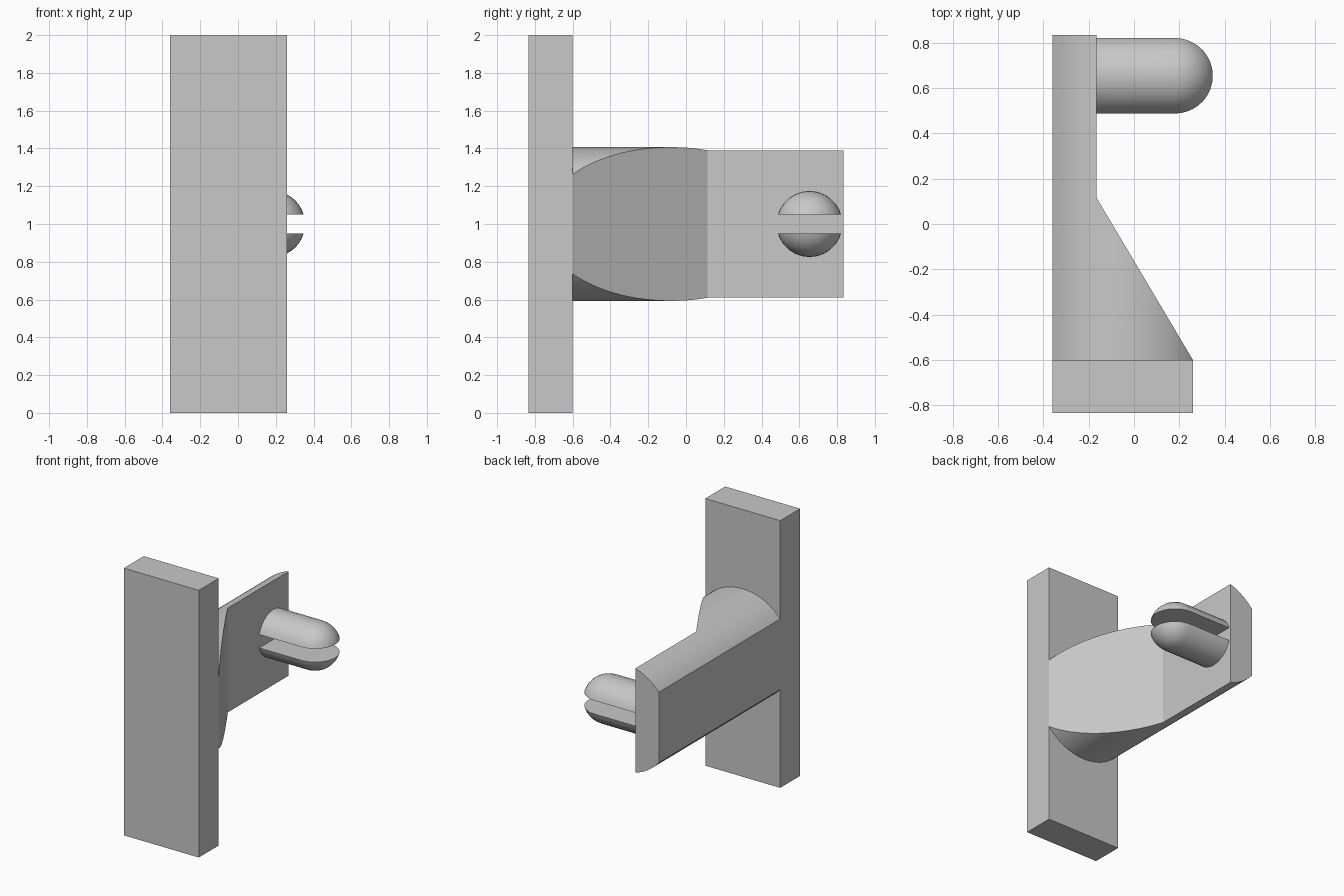
import bpy
import bmesh
import math
from mathutils import Matrix, Vector

cube = bpy.data.objects.get("Cube")
if cube:
    bpy.data.objects.remove(cube, do_unlink=True)

grey = bpy.data.materials.new("plain grey")
grey.use_nodes = True
grey.diffuse_color = (0.58, 0.58, 0.58, 1)
grey.node_tree.nodes["Principled BSDF"].inputs["Base Color"].default_value = grey.diffuse_color

LEFT, RIGHT = 0.26, -0.36      # extents in x
FRONT, BACK = -0.835, 0.835    # extents in y
PLATE_BACK = -0.6
WEB = -0.165                   # inner face of the thin part of the arm
MID = (LEFT + RIGHT) / 2


def make_object(name, bm):
    bmesh.ops.recalc_face_normals(bm, faces=bm.faces)
    mesh = bpy.data.meshes.new(name)
    bm.to_mesh(mesh)
    bm.free()
    mesh.materials.append(grey)
    obj = bpy.data.objects.new(name, mesh)
    bpy.context.collection.objects.link(obj)
    return obj


def activate(obj):
    bpy.ops.object.select_all(action='DESELECT')
    obj.select_set(True)
    bpy.context.view_layer.objects.active = obj


def smooth(obj):
    activate(obj)
    bpy.ops.object.shade_smooth_by_angle(angle=math.radians(20))


def prism(name, outline, bottom, top):
    """Extrude a plan outline upwards."""
    bm = bmesh.new()
    face = bm.faces.new([bm.verts.new((x, y, bottom)) for x, y in outline])
    grown = bmesh.ops.extrude_face_region(bm, geom=[face])
    verts = [v for v in grown["geom"] if isinstance(v, bmesh.types.BMVert)]
    bmesh.ops.translate(bm, verts=verts, vec=(0, 0, top - bottom))
    return make_object(name, bm)


# Upright front plate
prism("front_plate", [(RIGHT, FRONT), (LEFT, FRONT), (LEFT, PLATE_BACK), (RIGHT, PLATE_BACK)], 0, 2)

# Tapered arm: plan outline trimmed to a round bar along y
arm = prism("arm", [(RIGHT, PLATE_BACK), (LEFT, PLATE_BACK), (WEB, 0.115),
                    (WEB, BACK), (RIGHT, BACK)], 0.4, 1.6)
bm = bmesh.new()
bmesh.ops.create_cone(bm, cap_ends=True, segments=96, radius1=0.407, radius2=0.407, depth=3,
                      matrix=Matrix.Translation((MID, 0, 1)) @ Matrix.Rotation(math.pi / 2, 4, 'X'))
bar = make_object("arm_cutter", bm)
bar.hide_render = True
trim = arm.modifiers.new("round_trim", 'BOOLEAN')
trim.operation = 'INTERSECT'
trim.solver = 'EXACT'
trim.object = bar
activate(arm)
bpy.ops.object.modifier_apply(modifier=trim.name)
bpy.data.objects.remove(bar, do_unlink=True)
smooth(arm)

# Round-nosed pin, split by a level slot into two mirrored halves
RADIUS, NOSE, PIN_Y, SLOT = 0.175, 0.18, 0.654, 0.05
for name, side in (("upper_pin_half", 1), ("lower_pin_half", -1)):
    bm = bmesh.new()
    steps = 10
    arc = [i * math.pi / 2 / steps for i in range(steps + 1)]
    profile = [(WEB, 0), (WEB, RADIUS)]
    profile += [(NOSE + RADIUS * math.sin(a), RADIUS * math.cos(a)) for a in arc]
    verts = [bm.verts.new((x, r, 0)) for x, r in profile]
    edges = [bm.edges.new(pair) for pair in zip(verts, verts[1:])]
    bmesh.ops.spin(bm, geom=verts + edges, cent=(0, 0, 0), axis=(1, 0, 0),
                   angle=math.tau, steps=28)
    bmesh.ops.remove_doubles(bm, verts=bm.verts, dist=0.0005)
    bmesh.ops.bisect_plane(bm, geom=bm.verts[:] + bm.edges[:] + bm.faces[:],
                           plane_co=Vector((0, 0, side * SLOT)),
                           plane_no=Vector((0, 0, side)), clear_inner=True)
    bmesh.ops.holes_fill(bm, edges=[e for e in bm.edges if e.is_boundary], sides=0)
    bmesh.ops.translate(bm, verts=bm.verts, vec=(0, PIN_Y, 1))
    smooth(make_object(name, bm))
